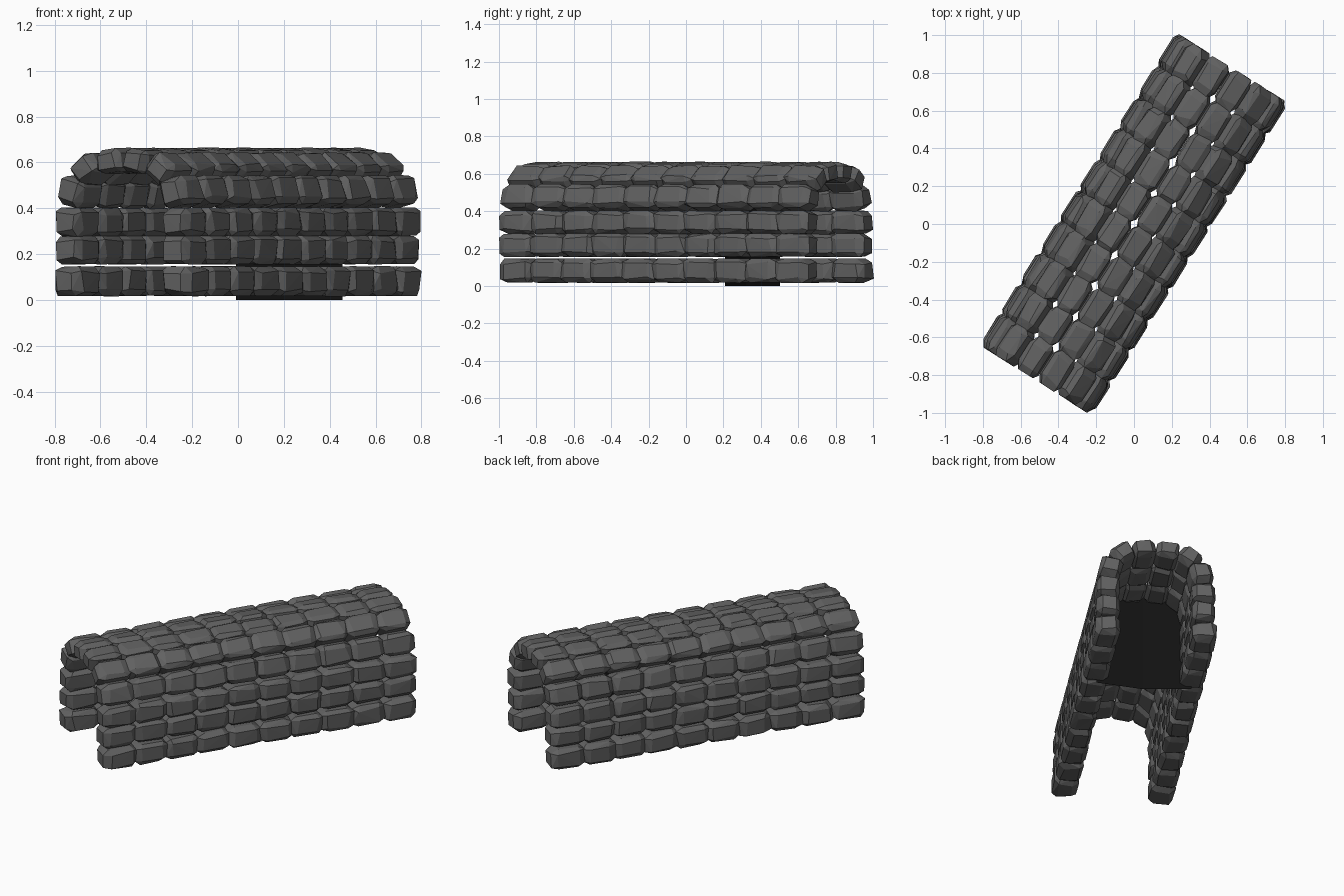
import bpy, bmesh, math, random
from mathutils import Vector, Matrix

if "Cube" in bpy.data.objects:
    bpy.data.objects.remove(bpy.data.objects["Cube"])

random.seed(4)
AXIS = Matrix.Rotation(math.radians(57.8), 4, 'Z')   # local x runs along the tunnel
RINGS, STEP = 10, 0.194

# half arch: offset from centre line, height, lean (deg), thickness, face height
COURSES = [(0.280, 0.082, 0, 0.145, 0.132),
           (0.276, 0.218, 0, 0.135, 0.126),
           (0.276, 0.340, 2, 0.135, 0.126),
           (0.262, 0.472, 14, 0.130, 0.132),
           (0.192, 0.572, 52, 0.115, 0.132),
           (0.068, 0.607, 82, 0.105, 0.132)]


def material(name, v):
    m = bpy.data.materials.new(name)
    m.diffuse_color = (v, v, v, 1)
    m.use_nodes = True
    m.node_tree.nodes["Principled BSDF"].inputs["Base Color"].default_value = m.diffuse_color
    return m


def add_object(name, bm, mat):
    bmesh.ops.recalc_face_normals(bm, faces=bm.faces)
    me = bpy.data.meshes.new(name)
    bm.to_mesh(me)
    bm.free()
    ob = bpy.data.objects.new(name, me)
    me.materials.append(mat)
    ob.matrix_world = AXIS
    bpy.context.collection.objects.link(ob)


def add_stone(bm, size, matrix):
    """Rough hewn block: hull of a cube whose corners are cut unevenly."""
    half = Vector(size) / 2
    new = []
    for sx in (-1, 1):
        for sy in (-1, 1):
            for sz in (-1, 1):
                for k in range(3):
                    cut = [random.uniform(0.48, 0.74) for _ in range(3)]
                    cut[k] = random.uniform(0.95, 1.0)
                    p = Vector((sx * cut[0] * half.x, sy * cut[1] * half.y, sz * cut[2] * half.z))
                    new.append(bm.verts.new(matrix @ p))
    res = bmesh.ops.convex_hull(bm, input=new)
    loose = [v for v in new if v.is_valid and not v.link_faces]
    bmesh.ops.delete(bm, geom=loose, context='VERTS')


stone = material("dark_stone", 0.12)
black = material("black", 0.006)

# stone rings forming the tunnel
for i in range(RINGS):
    bm = bmesh.new()
    t = (i - (RINGS - 1) / 2) * STEP
    for off, z, lean, thick, tall in COURSES:
        for side in (1, -1):
            m = (Matrix.Translation((t, side * off, z))
                 @ Matrix.Rotation(math.radians(lean * side), 4, 'X'))
            add_stone(bm, (0.212, thick, tall), m)
    add_object(f"stone_ring_{i + 1}", bm, stone)

# black screen closing the passage, slightly folded along its centre
bm = bmesh.new()
outline = [(0.275, 0.0), (0.275, 0.46), (0.19, 0.58), (0.0, 0.62)]
for side in (1, -1):
    pts = [(0.38 + 0.04 * y / 0.275, side * y, z) for y, z in outline] + [(0.38, 0, 0)]
    bm.faces.new([bm.verts.new(p) for p in pts])
bmesh.ops.remove_doubles(bm, verts=bm.verts, dist=1e-4)
add_object("dark_screen", bm, black)
